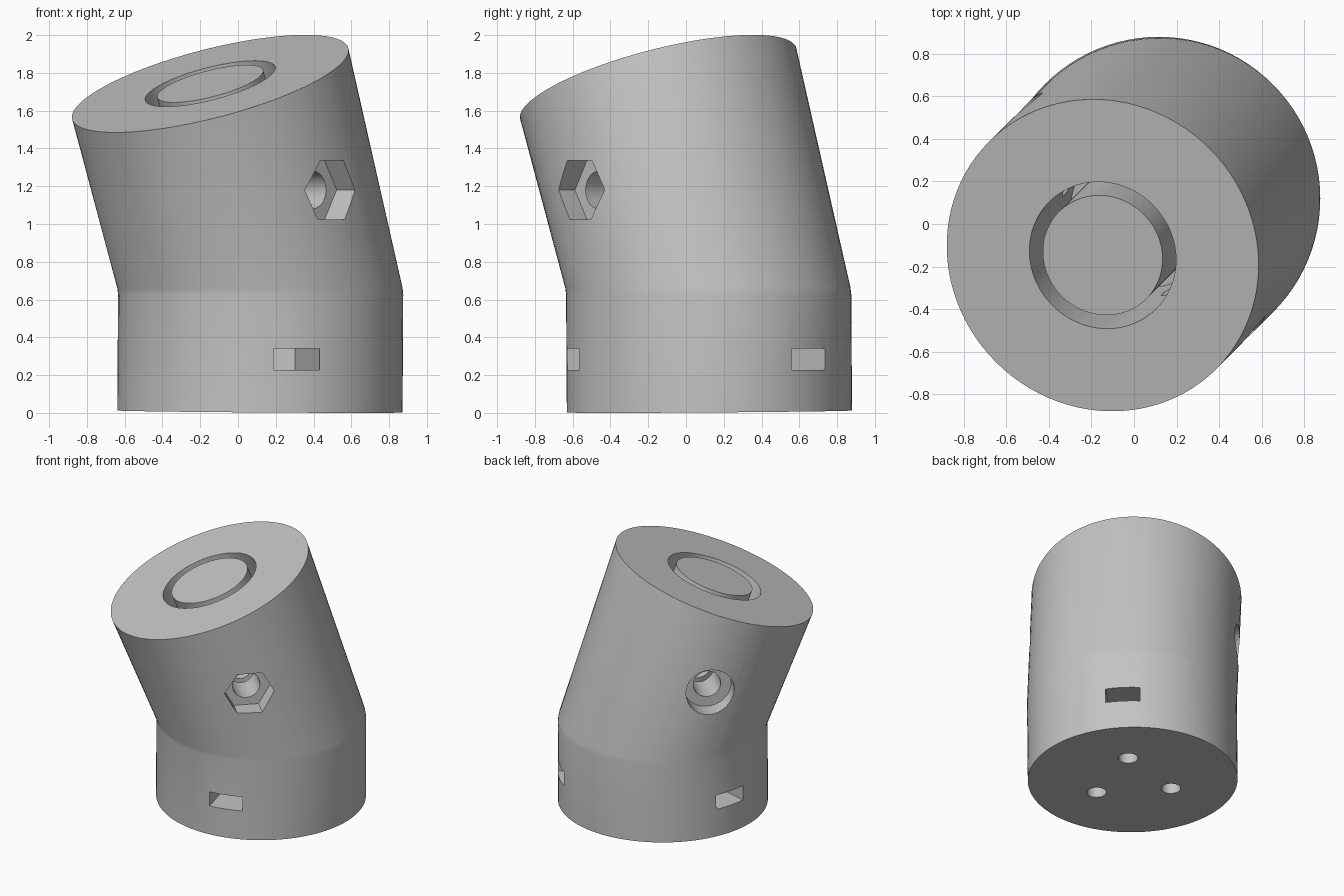
import bpy, bmesh, math
from mathutils import Vector as V

if "Cube" in bpy.data.objects:
    bpy.data.objects.remove(bpy.data.objects["Cube"])

R = 0.755
TILT = math.radians(20)
Z = V((0, 0, 1))
U = V((1, 1, 0)).normalized()       # diagonal the body leans along
W = V((1, -1, 0)).normalized()      # diagonal of the cross bolt
N = -math.sin(TILT) * U + math.cos(TILT) * Z   # tilted axis
UT = math.cos(TILT) * U + math.sin(TILT) * Z   # U within the tilted top face

grey = bpy.data.materials.new("grey")
grey.diffuse_color = (0.55, 0.55, 0.55, 1)
grey.use_nodes = True
grey.node_tree.nodes["Principled BSDF"].inputs["Base Color"].default_value = grey.diffuse_color


def ring(c, a, b, r, n=96):
    """Points of a regular polygon around c in the plane of a and b."""
    return [c + r * (math.cos(2 * math.pi * i / n) * a + math.sin(2 * math.pi * i / n) * b)
            for i in range(n)]


def loft(name, rings, closed=False):
    """Skin equal rings; cap the ends, or join last to first when closed."""
    bm = bmesh.new()
    vs = [[bm.verts.new(p) for p in r] for r in rings]
    n = len(vs[0])
    pairs = list(zip(vs, vs[1:])) + ([(vs[-1], vs[0])] if closed else [])
    for lo, hi in pairs:
        for i in range(n):
            j = (i + 1) % n
            bm.faces.new((lo[i], lo[j], hi[j], hi[i]))
    if not closed:
        bm.faces.new(vs[0])
        bm.faces.new(vs[-1])
    bmesh.ops.recalc_face_normals(bm, faces=bm.faces)
    me = bpy.data.meshes.new(name)
    bm.to_mesh(me)
    bm.free()
    ob = bpy.data.objects.new(name, me)
    bpy.context.collection.objects.link(ob)
    me.materials.append(grey)
    return ob


def prism(name, p0, p1, a, b, r, n=48):
    return loft(name, [ring(p0, a, b, r, n), ring(p1, a, b, r, n)])


# body: upright base blending into a leaning upper barrel
base_c = V((0.12, 0.12, 0))
top_c = V((-0.147, -0.147, 1.743))
bottom = [p + V((-0.004, 0.004, 0.0075 + 0.007 * (p.y - p.x)))
          for p in ring(base_c, U, -W, R)]
joint = ring(base_c + 0.645 * Z, U, -W, R)
top = ring(top_c, UT, -W, R)
below = [p.lerp(q, 0.03) for p, q in zip(joint, bottom)]
above = [p.lerp(q, 0.015) for p, q in zip(joint, top)]
body = loft("angled_body", [bottom, below, above, top])

cutters = []

# ring groove sunk into the tilted top
groove = [ring(top_c + d * N, UT, -W, r)
          for d, r in ((0.1, 0.29), (0.1, 0.355), (-0.8, 0.355), (-0.8, 0.29))]
cutters.append(loft("groove_cutter", groove, True))

# cross bolt hole, hexagonal nut pocket and round head pocket
bolt_c = V((-0.033, -0.033, 1.18))
cutters.append(prism("bolt_hole_cutter", bolt_c - W, bolt_c + W, U, Z, 0.1))
cutters.append(prism("nut_pocket_cutter", bolt_c + 0.605 * W, bolt_c + W, U, Z, 0.18, 6))
cutters.append(prism("head_pocket_cutter", bolt_c - 0.605 * W, bolt_c - W, U, Z, 0.177))

# three screw holes from below, each crossed by a nut slot from the side
for k in range(3):
    ang = math.radians(45 + 120 * k)
    d = V((math.cos(ang), math.sin(ang), 0))
    t = V((-math.sin(ang), math.cos(ang), 0))
    c = base_c + 0.31 * d
    cutters.append(prism("screw_hole_cutter", c - 0.1 * Z, c + 0.55 * Z, d, t, 0.07, 32))
    outline = [(0.9, -0.125), (0.9, 0.125), (0.238, 0.125), (0.166, 0), (0.238, -0.125)]
    slot = [[base_c + r * d + s * t + h * Z for r, s in outline] for h in (0.228, 0.34)]
    cutters.append(loft("nut_slot_cutter", slot))

# cut everything out of the body
bpy.context.view_layer.objects.active = body
body.select_set(True)
for c in cutters:
    m = body.modifiers.new("cut", 'BOOLEAN')
    m.operation = 'DIFFERENCE'
    m.solver = 'EXACT'
    m.object = c
    bpy.ops.object.modifier_apply(modifier=m.name)
for c in cutters:
    bpy.data.objects.remove(c)
body.select_set(True)
bpy.ops.object.shade_smooth_by_angle(angle=math.radians(30))
